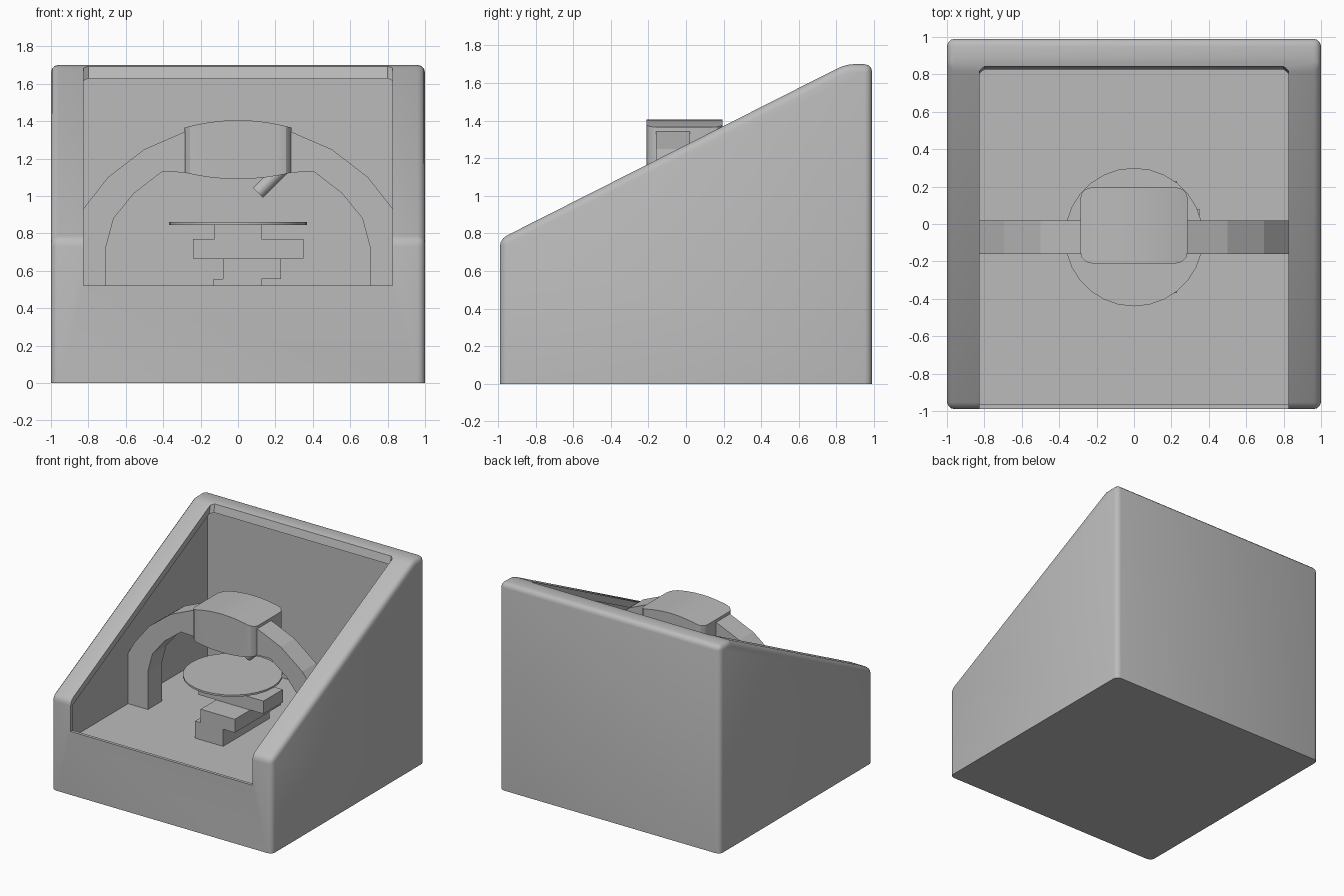
import bpy, bmesh, math
from mathutils import Vector

if "Cube" in bpy.data.objects:
    bpy.data.objects.remove(bpy.data.objects["Cube"], do_unlink=True)

grey = bpy.data.materials.new("plain_grey")
grey.use_nodes = True
COLOUR = (0.5, 0.5, 0.5, 1)
grey.diffuse_color = COLOUR
grey.node_tree.nodes["Principled BSDF"].inputs["Base Color"].default_value = COLOUR


def finish(name, bm):
    bmesh.ops.recalc_face_normals(bm, faces=bm.faces)
    mesh = bpy.data.meshes.new(name)
    bm.to_mesh(mesh)
    bm.free()
    mesh.materials.append(grey)
    ob = bpy.data.objects.new(name, mesh)
    bpy.context.collection.objects.link(ob)
    return ob


def prism(name, points, start, offset, bevel=0, pick=None, segments=3):
    """Extrude an outline; start maps a 2D point to 3D, pick chooses bevelled edges."""
    bm = bmesh.new()
    face = bm.faces.new([bm.verts.new(start(*p)) for p in points])
    new = bmesh.ops.extrude_face_region(bm, geom=[face])["geom"]
    bmesh.ops.translate(bm, vec=offset, verts=[g for g in new if isinstance(g, bmesh.types.BMVert)])
    if bevel:
        bmesh.ops.recalc_face_normals(bm, faces=bm.faces)
        bmesh.ops.bevel(bm, geom=[e for e in bm.edges if pick(e)], offset=bevel,
                        segments=segments, profile=0.5, affect="EDGES")
    return finish(name, bm)


def box(name, x0, x1, y0, y1, z0, z1):
    outline = [(x0, y0), (x1, y0), (x1, y1), (x0, y1)]
    return prism(name, outline, lambda x, y: (x, y, z0), (0, 0, z1 - z0))


def cylinder(name, a, b, radius, sides):
    a, b = Vector(a), Vector(b)
    bm = bmesh.new()
    bmesh.ops.create_cone(bm, cap_ends=True, segments=sides, radius1=radius,
                          radius2=radius, depth=(b - a).length)
    bm.transform((b - a).to_track_quat("Z", "Y").to_matrix().to_4x4())
    bmesh.ops.translate(bm, vec=(a + b) / 2, verts=bm.verts)
    return finish(name, bm)


def smooth(ob, angle):
    bpy.ops.object.select_all(action="DESELECT")
    ob.select_set(True)
    bpy.context.view_layer.objects.active = ob
    bpy.ops.object.shade_smooth_by_angle(angle=math.radians(angle))


def cut(ob, cutter):
    mod = ob.modifiers.new("cut", "BOOLEAN")
    mod.operation = "DIFFERENCE"
    mod.solver = "EXACT"
    mod.object = cutter
    bpy.context.view_layer.objects.active = ob
    bpy.ops.object.modifier_apply(modifier=mod.name)
    bpy.data.objects.remove(cutter, do_unlink=True)


# Wedge-shaped housing with rounded outer edges
wedge = [(-0.99, 0), (0.99, 0), (0.99, 1.7), (0.85, 1.7), (-0.99, 0.77)]
housing = prism("housing", wedge, lambda y, z: (-1, y, z), (2, 0, 0), 0.04,
                lambda e: max(v.co.z for v in e.verts) > 0.1)

# Hollow interior, wider than the opening so a thin rim remains
FLOOR, WALL = 0.415, 0.885
inside = [(-0.965, FLOOR), (0.87, FLOOR), (0.87, 1.63), (0.83, 1.63), (-0.965, 0.725)]
cut(housing, prism("interior_cutter", inside, lambda y, z: (-WALL, y, z), (2 * WALL, 0, 0)))

# Opening through the slope and front, its back edge leaning rearwards
opening = [(-0.825, -1.6), (0.825, -1.6), (0.825, 0.53), (0.8, 0.55), (-0.8, 0.55), (-0.825, 0.53)]
cut(housing, prism("opening_cutter", opening, lambda x, y: (x, y, 0.52), (0, 0.35, 1.4)))
smooth(housing, 35)

# Gantry arch, one half outline mirrored
outer = [(0.885, FLOOR), (0.885, 0.83), (0.825, 0.935), (0.695, 1.1), (0.5, 1.25), (0.28, 1.345)]
inner = [(0.28, 1.125), (0.405, 1.13), (0.555, 1.015), (0.665, 0.88), (0.705, 0.73), (0.705, FLOOR)]
for side, label in ((-1, "right"), (1, "left")):
    prism(label + "_arch", outer + inner, lambda x, z: (side * x, -0.16, z), (0, 0.18, 0))

# Head with bowed top and bottom and rounded corners
STEPS = 8
xs = [-0.287 + 0.574 * i / STEPS for i in range(STEPS + 1)]
bow = lambda x: 1 - (x / 0.287) ** 2
head_outline = [(x, 1.365 + 0.04 * bow(x)) for x in xs]
head_outline += [(x, 1.125 - 0.035 * bow(x)) for x in reversed(xs)]
head = prism("scanner_head", head_outline, lambda x, z: (x, -0.21, z), (0, 0.405, 0), 0.06,
             lambda e: abs(e.verts[0].co.x) > 0.28 and abs(e.verts[1].co.x) > 0.28
             and abs(e.verts[0].co.y - e.verts[1].co.y) < 0.01)
smooth(head, 30)

# Angled nozzle under the head
smooth(cylinder("nozzle", (0.107, -0.02, 1.018), (0.24, -0.02, 1.151), 0.038, 20), 40)

# Stacked stage carrying the round table
box("stage_base", -0.13, 0.125, -0.37, 0.23, FLOOR, 0.555)
box("stage_slide", -0.08, 0.23, -0.37, 0.23, 0.555, 0.665)
box("stage_cross_slide", -0.24, 0.35, -0.17, 0.08, 0.665, 0.77)
box("table_post", -0.125, 0.125, -0.17, 0.06, 0.77, 0.846)
smooth(cylinder("round_table", (0, -0.07, 0.845), (0, -0.07, 0.86), 0.37, 28), 40)
